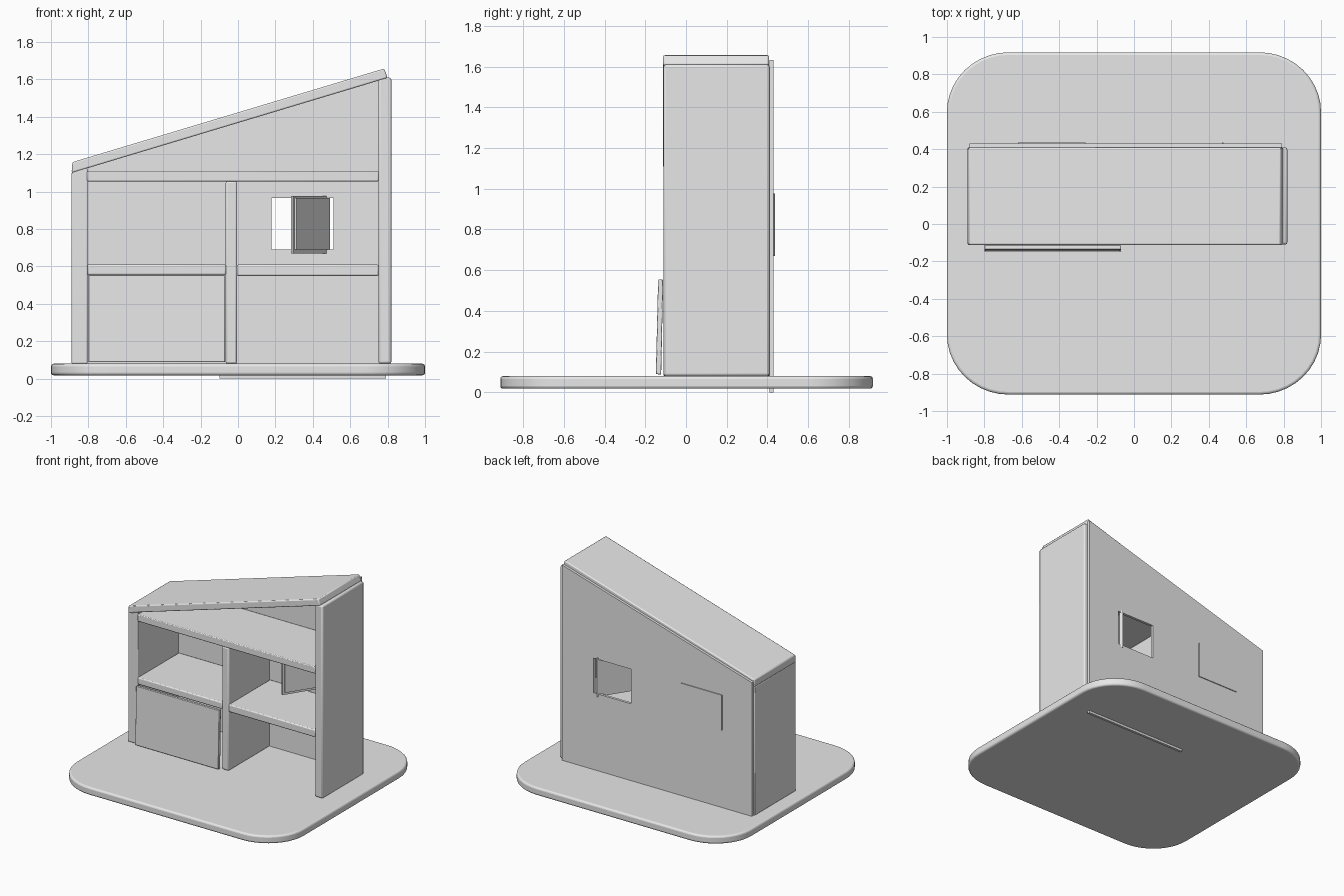
import bpy, bmesh, math
from mathutils import Matrix, Vector

if "Cube" in bpy.data.objects:
    bpy.data.objects.remove(bpy.data.objects["Cube"])

grey = bpy.data.materials.new("light grey")
grey.diffuse_color = (0.8, 0.8, 0.8, 1)
grey.use_nodes = True
grey.node_tree.nodes["Principled BSDF"].inputs["Base Color"].default_value = grey.diffuse_color


def finish(name, bm, bevel=0.0, segments=2):
    bmesh.ops.recalc_face_normals(bm, faces=bm.faces)
    me = bpy.data.meshes.new(name)
    bm.to_mesh(me)
    bm.free()
    ob = bpy.data.objects.new(name, me)
    bpy.context.collection.objects.link(ob)
    me.materials.append(grey)
    if bevel:
        m = ob.modifiers.new("soft edges", 'BEVEL')
        m.width, m.segments = bevel, segments
        m.limit_method, m.angle_limit = 'ANGLE', math.radians(40)
    return ob


def extrude(name, points, vec, bevel=0.0, segments=2):
    """Closed outline of 3D points pushed along vec."""
    bm = bmesh.new()
    face = bm.faces.new([bm.verts.new(p) for p in points])
    new = bmesh.ops.extrude_face_region(bm, geom=[face])["geom"]
    verts = [v for v in new if isinstance(v, bmesh.types.BMVert)]
    bmesh.ops.translate(bm, verts=verts, vec=vec)
    return finish(name, bm, bevel, segments)


def profile(name, xz, y0, y1, bevel=0.0):
    """Front outline (x, z) given depth from y0 to y1."""
    return extrude(name, [(x, y0, z) for x, z in xz], (0, y1 - y0, 0), bevel)


def board(name, x0, x1, z0, z1, y0=-0.11, y1=0.41, bevel=0.0):
    return profile(name, [(x0, z0), (x1, z0), (x1, z1), (x0, z1)], y0, y1, bevel)


# Base slab with broad soft corners
outline = []
rx, ry, n = 0.33, 0.32, 10
for sx, sy, start in ((1, 1, 0), (-1, 1, 90), (-1, -1, 180), (1, -1, 270)):
    for i in range(n + 1):
        a = math.radians(start + 90 * i / n)
        outline.append((sx * (1 - rx) + rx * math.cos(a),
                        0.003 + sy * (0.915 - ry) + ry * math.sin(a), 0.018))
base = extrude("base_slab", outline, (0, 0, 0.062), 0.014, 3)

# Side walls and sloping roof
profile("left_wall", [(-0.89, 0.08), (-0.805, 0.08), (-0.805, 1.128), (-0.89, 1.103)],
        -0.11, 0.41, 0.006)
board("right_wall", 0.75, 0.82, 0.08, 1.61, bevel=0.012)
profile("roof", [(-0.89, 1.10), (0.80, 1.608), (0.782, 1.658), (-0.885, 1.158)],
        -0.112, 0.408, 0.008)

# Shelves and divider
board("attic_floor", -0.807, 0.752, 1.055, 1.11, bevel=0.006)
board("left_shelf", -0.807, -0.064, 0.555, 0.61, bevel=0.008)
board("right_shelf", -0.007, 0.752, 0.55, 0.61, bevel=0.008)
board("divider", -0.066, -0.005, 0.08, 1.056, bevel=0.01)


# Back panels, split beside the divider
def slope(x):
    return 1.142 + (x + 0.88) * 0.293


profile("back_panel_left", [(-0.88, 0.08), (-0.10, 0.08), (-0.10, slope(-0.10)),
                            (-0.88, slope(-0.88))], 0.41, 0.43)
back = profile("back_panel_right", [(-0.10, 0), (0.79, 0), (0.79, slope(0.79)),
                                    (-0.10, slope(-0.10))], 0.41, 0.43)

# Window opening
cutter = board("window_cutter", 0.18, 0.51, 0.69, 0.965, 0.3, 0.5)
cutter.hide_render = True
cutter.hide_viewport = True
cut = back.modifiers.new("window", 'BOOLEAN')
cut.operation, cut.object, cut.solver = 'DIFFERENCE', cutter, 'EXACT'

# Closed shutter, and one swung inward on its right edge
board("closed_shutter", -0.62, -0.26, 0.695, 0.975, 0.409, 0.437)
swing = Matrix.Translation(Vector((0.485, 0.43, 0))) @ Matrix.Rotation(math.radians(57), 4, 'Z')
for name, x0, x1, z0, z1, y0, y1 in (
        ("open_shutter", -0.35, 0.0, 0.67, 0.978, 0.0, 0.014),
        ("open_shutter_core", -0.335, -0.005, 0.69, 0.965, -0.012, 0.0)):
    board(name, x0, x1, z0, z1, y0, y1).data.transform(swing)

# Leaning door over the lower left compartment
extrude("lower_door", [(-0.80, -0.148, 0.09), (-0.80, -0.122, 0.088),
                       (-0.80, -0.112, 0.553), (-0.80, -0.137, 0.555)], (0.73, 0, 0), 0.004)

for ob in bpy.context.collection.objects:
    if ob != cutter:
        bpy.context.view_layer.objects.active = ob
        bpy.ops.object.select_all(action='DESELECT')
        ob.select_set(True)
        bpy.ops.object.shade_smooth_by_angle(angle=math.radians(30))
